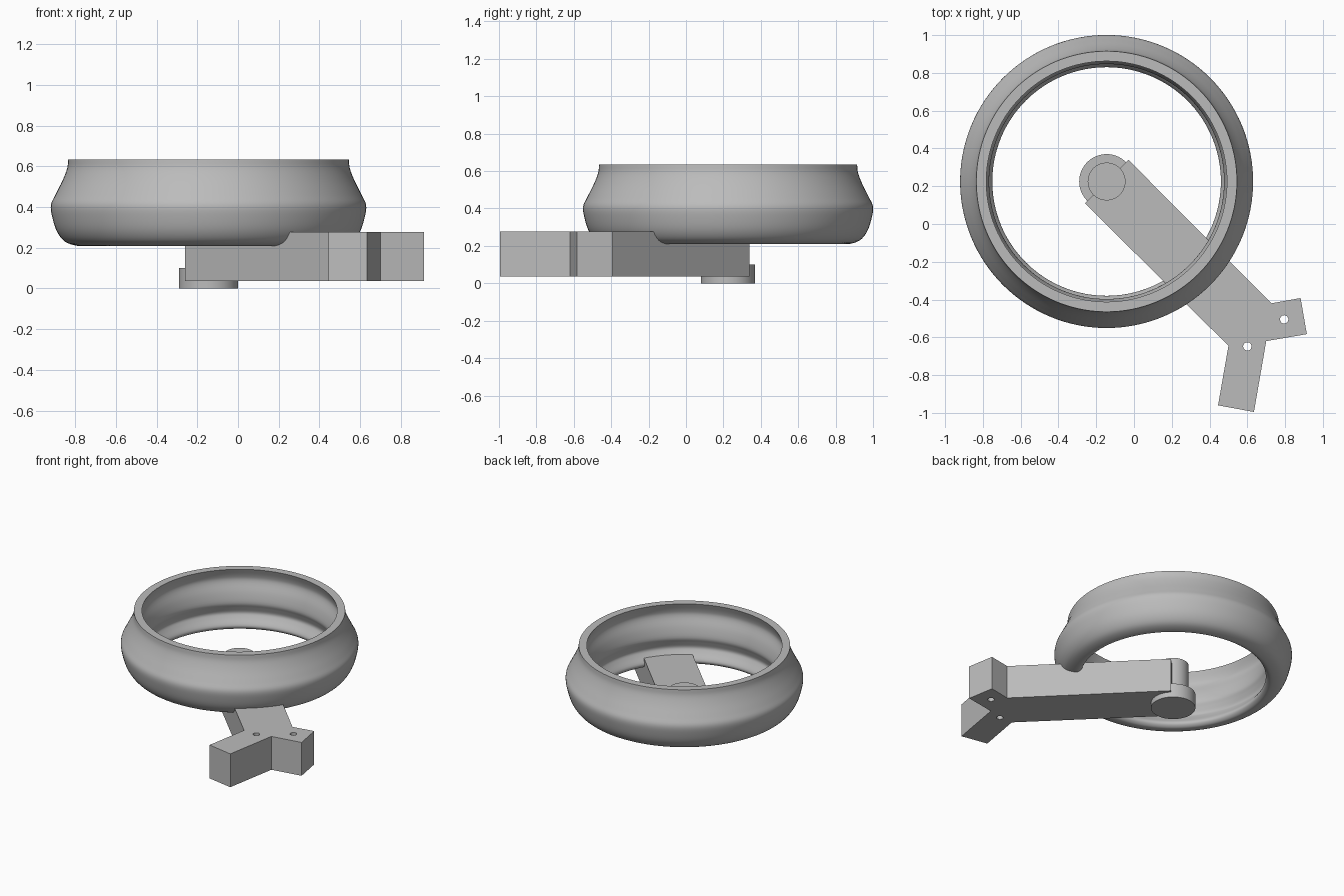
import bpy, bmesh, math
from mathutils import Vector, Matrix

if "Cube" in bpy.data.objects:
    bpy.data.objects.remove(bpy.data.objects["Cube"], do_unlink=True)

CENTRE = Vector((-0.145, 0.225, 0))

grey = bpy.data.materials.new("plain grey")
grey.use_nodes = True
grey.diffuse_color = (0.5, 0.5, 0.5, 1)
grey.node_tree.nodes["Principled BSDF"].inputs["Base Color"].default_value = (0.5, 0.5, 0.5, 1)


def finish(name, bm):
    bmesh.ops.recalc_face_normals(bm, faces=bm.faces)
    mesh = bpy.data.meshes.new(name)
    bm.to_mesh(mesh)
    bm.free()
    mesh.materials.append(grey)
    ob = bpy.data.objects.new(name, mesh)
    bpy.context.collection.objects.link(ob)
    return ob


def smooth(ob):
    bpy.ops.object.select_all(action='DESELECT')
    ob.select_set(True)
    bpy.context.view_layer.objects.active = ob
    bpy.ops.object.shade_smooth_by_angle(angle=math.radians(32))


def rounded(points, steps=4):
    """Smooth open curve through the points (Catmull-Rom)."""
    p = [Vector(q) for q in points]
    p = [2 * p[0] - p[1]] + p + [2 * p[-1] - p[-2]]
    out = []
    for a, b, c, d in zip(p, p[1:], p[2:], p[3:]):
        for i in range(steps):
            t = i / steps
            out.append(0.5 * (2 * b + (c - a) * t + (2 * a - 5 * b + 4 * c - d) * t * t
                              + (3 * b - a - 3 * c + d) * t ** 3))
    return out + [p[-2]]


def lathe(name, profile, segments, closed):
    """Turn a radius/height profile around the vertical axis at CENTRE."""
    bm = bmesh.new()
    verts = [bm.verts.new((r, 0, z)) for r, z in profile]
    edges = [bm.edges.new(pair) for pair in zip(verts, verts[1:])]
    if closed:
        edges.append(bm.edges.new((verts[-1], verts[0])))
    bmesh.ops.spin(bm, geom=verts + edges, cent=(0, 0, 0), axis=(0, 0, 1),
                   angle=math.tau, steps=segments)
    bmesh.ops.remove_doubles(bm, verts=bm.verts, dist=1e-4)
    bmesh.ops.translate(bm, verts=bm.verts, vec=CENTRE)
    ob = finish(name, bm)
    smooth(ob)
    return ob


# Hollow ring: bulging outside, rolled lower lip, waved inside wall
wall = rounded([(0.69, 0.635), (0.695, 0.59), (0.718, 0.53), (0.753, 0.46), (0.775, 0.41),
                (0.768, 0.35), (0.745, 0.28), (0.705, 0.23), (0.645, 0.21), (0.615, 0.22),
                (0.606, 0.245), (0.635, 0.29), (0.648, 0.32), (0.635, 0.36), (0.622, 0.4),
                (0.635, 0.47), (0.66, 0.54), (0.658, 0.58), (0.637, 0.635)])
lathe("ring", wall, 128, True)

# Pivot: wide foot disc with a narrower pin through the arm end
lathe("pivot", [(0, 0), (0.145, 0), (0.145, 0.1), (0.1, 0.1), (0.1, 0.32), (0, 0.32)], 64, False)

# Forked arm, extruded from its outline
outline = [(-0.03, 0.34), (-0.26, 0.11), (0.5, -0.645), (0.445, -0.96),
           (0.635, -0.995), (0.7, -0.62), (0.915, -0.583), (0.882, -0.392), (0.728, -0.42)]
bm = bmesh.new()
base = bm.faces.new([bm.verts.new((x, y, 0.037)) for x, y in outline])
top = bmesh.ops.extrude_face_region(bm, geom=[base])["geom"]
bmesh.ops.translate(bm, vec=(0, 0, 0.24), verts=[v for v in top if isinstance(v, bmesh.types.BMVert)])
arm = finish("forked_arm", bm)

# Screw holes, one in each prong
bm = bmesh.new()
for x, y in [(0.6, -0.648), (0.795, -0.505)]:
    bmesh.ops.create_cone(bm, cap_ends=True, segments=32, radius1=0.022, radius2=0.022,
                          depth=1, matrix=Matrix.Translation((x, y, 0.15)))
cutter = finish("hole_cutter", bm)
cutter.hide_render = True
cut = arm.modifiers.new("holes", 'BOOLEAN')
cut.operation = 'DIFFERENCE'
cut.solver = 'EXACT'
cut.object = cutter
bpy.ops.object.select_all(action='DESELECT')
bpy.context.view_layer.objects.active = arm
arm.select_set(True)
bpy.ops.object.modifier_apply(modifier=cut.name)
bpy.data.objects.remove(cutter, do_unlink=True)
smooth(arm)
